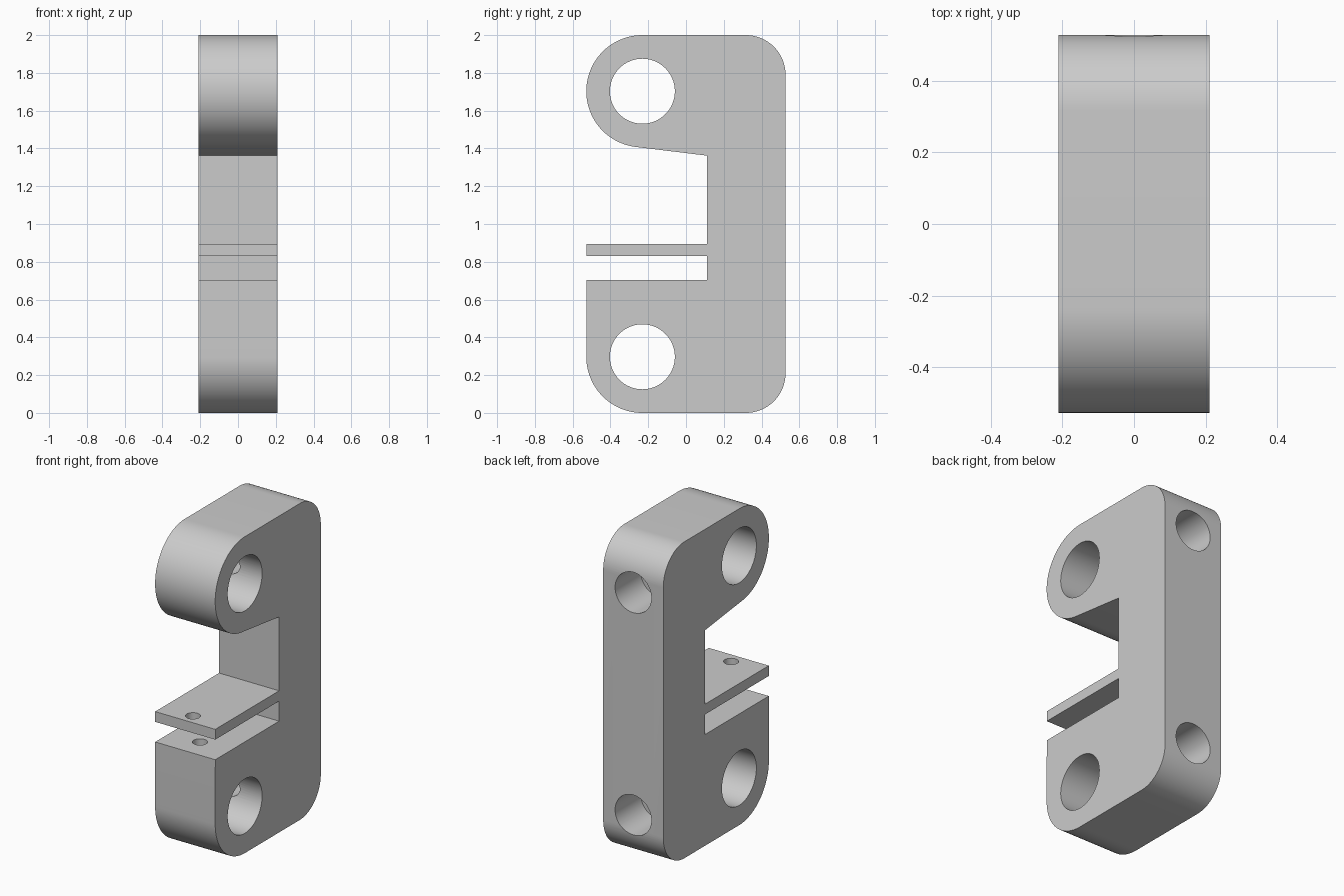
import bpy, bmesh, math
from mathutils import Vector, Matrix

cube = bpy.data.objects.get("Cube")
if cube:
    bpy.data.objects.remove(cube)

HALF_W = 0.21          # half width along x
BACK = 0.527           # half depth along y
BORE_Y, BORE_R = -0.231, 0.172
NOSE_R, CORNER_R = 0.297, 0.21
LOW_Z, HIGH_Z = NOSE_R, 2 - NOSE_R
NOTCH_Y = 0.111

grey = bpy.data.materials.new("light_grey")
grey.use_nodes = True
colour = (0.6, 0.6, 0.6, 1)
grey.diffuse_color = colour
grey.node_tree.nodes["Principled BSDF"].inputs["Base Color"].default_value = colour


def arc(y, z, r, start, end, steps):
    """Points (y, z) on an arc, angles in degrees."""
    angles = [math.radians(start + (end - start) * i / steps) for i in range(steps + 1)]
    return [(y + r * math.cos(a), z + r * math.sin(a)) for a in angles]


def make_object(name, bm):
    bmesh.ops.recalc_face_normals(bm, faces=bm.faces)
    mesh = bpy.data.meshes.new(name)
    bm.to_mesh(mesh)
    bm.free()
    mesh.materials.append(grey)
    obj = bpy.data.objects.new(name, mesh)
    bpy.context.collection.objects.link(obj)
    return obj


def drill(name, start, end, radius):
    """Cylindrical cutter between two points, applied to the body."""
    start, end = Vector(start), Vector(end)
    axis = end - start
    bm = bmesh.new()
    turn = axis.to_track_quat('Z', 'Y').to_matrix().to_4x4()
    bmesh.ops.create_cone(bm, cap_ends=True, segments=64, radius1=radius, radius2=radius,
                          depth=axis.length,
                          matrix=Matrix.Translation((start + end) / 2) @ turn)
    cutter = make_object(name, bm)
    cutter.hide_render = True
    mod = body.modifiers.new(name, 'BOOLEAN')
    mod.operation = 'DIFFERENCE'
    mod.solver = 'EXACT'
    mod.object = cutter
    bpy.context.view_layer.objects.active = body
    bpy.ops.object.modifier_apply(modifier=name)
    bpy.data.objects.remove(cutter)


# Side outline: rounded block with an open notch and a thin tongue
inner = BACK - CORNER_R
outline = arc(BORE_Y, LOW_Z, NOSE_R, 180, 270, 24)
outline += arc(inner, CORNER_R, CORNER_R, 270, 360, 24)
outline += arc(inner, 2 - CORNER_R, CORNER_R, 0, 90, 24)
outline += arc(BORE_Y, HIGH_Z, NOSE_R, 90, 262.8, 46)
outline += [(NOTCH_Y, 1.362), (NOTCH_Y, 0.895), (-BACK, 0.895), (-BACK, 0.83),
            (NOTCH_Y, 0.83), (NOTCH_Y, 0.703), (-BACK, 0.703)]

bm = bmesh.new()
side = bm.faces.new([bm.verts.new((-HALF_W, y, z)) for y, z in outline])
swept = bmesh.ops.extrude_face_region(bm, geom=[side])["geom"]
bmesh.ops.translate(bm, vec=(2 * HALF_W, 0, 0),
                    verts=[v for v in swept if isinstance(v, bmesh.types.BMVert)])
body = make_object("bracket_body", bm)

# Cross bores with a stepped screw hole from the back into each
for label, z in (("lower", LOW_Z), ("upper", HIGH_Z)):
    drill(label + "_bore", (-0.4, BORE_Y, z), (0.4, BORE_Y, z), BORE_R)
    drill(label + "_counterbore", (0, 0.27, z), (0, 0.7, z), 0.127)
    drill(label + "_screw_hole", (0, BORE_Y, z), (0, 0.4, z), 0.055)

# Small vertical holes in the tongue and the block beneath it
drill("tongue_hole", (0, -0.45, 0.78), (0, -0.45, 0.95), 0.043)
drill("block_hole", (0, -0.38, 0.5), (0, -0.38, 0.76), 0.043)

# Smooth curves, sharp edges
bpy.ops.object.select_all(action='DESELECT')
body.select_set(True)
bpy.context.view_layer.objects.active = body
bpy.ops.object.shade_smooth_by_angle(angle=math.radians(30))
